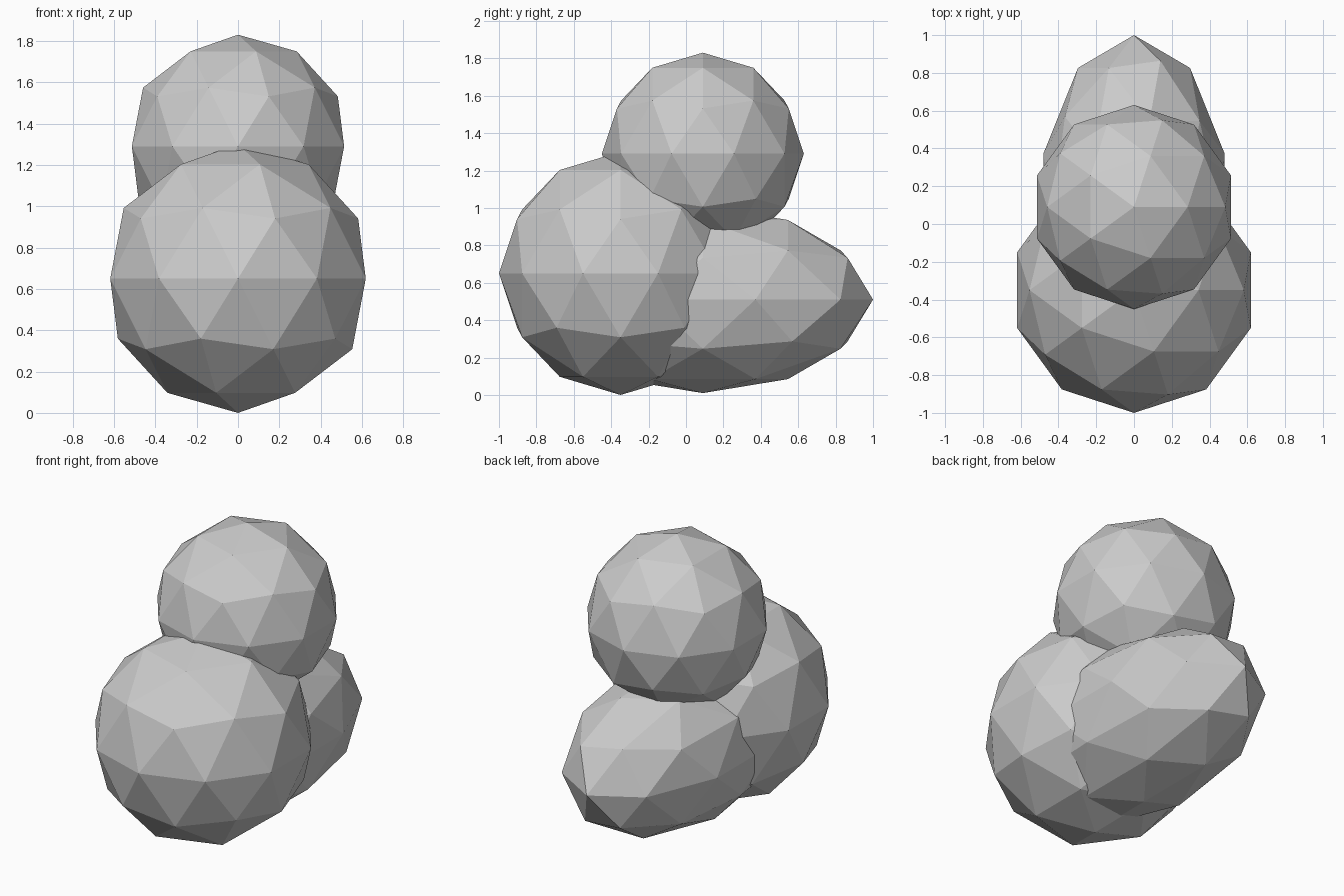
import bpy

if "Cube" in bpy.data.objects:
    bpy.data.objects.remove(bpy.data.objects["Cube"])


def boulder(name, centre, scale):
    """Low-poly ball, flat shaded, stretched to the given radii."""
    bpy.ops.mesh.primitive_ico_sphere_add(subdivisions=2, radius=1, location=centre)
    ob = bpy.context.object
    ob.name = ob.data.name = name
    ob.scale = scale
    bpy.ops.object.transform_apply(location=False, rotation=False, scale=True)
    bpy.ops.object.shade_flat()
    return ob


# large ball at the front
boulder("front_ball", (0, -0.35, 0.65), (0.65, 0.65, 0.65))
# elongated ball at the back
boulder("back_ball", (0, 0.09, 0.51), (0.505, 0.91, 0.50))
# smaller ball resting on top
boulder("top_ball", (0, 0.09, 1.29), (0.54, 0.54, 0.54))
